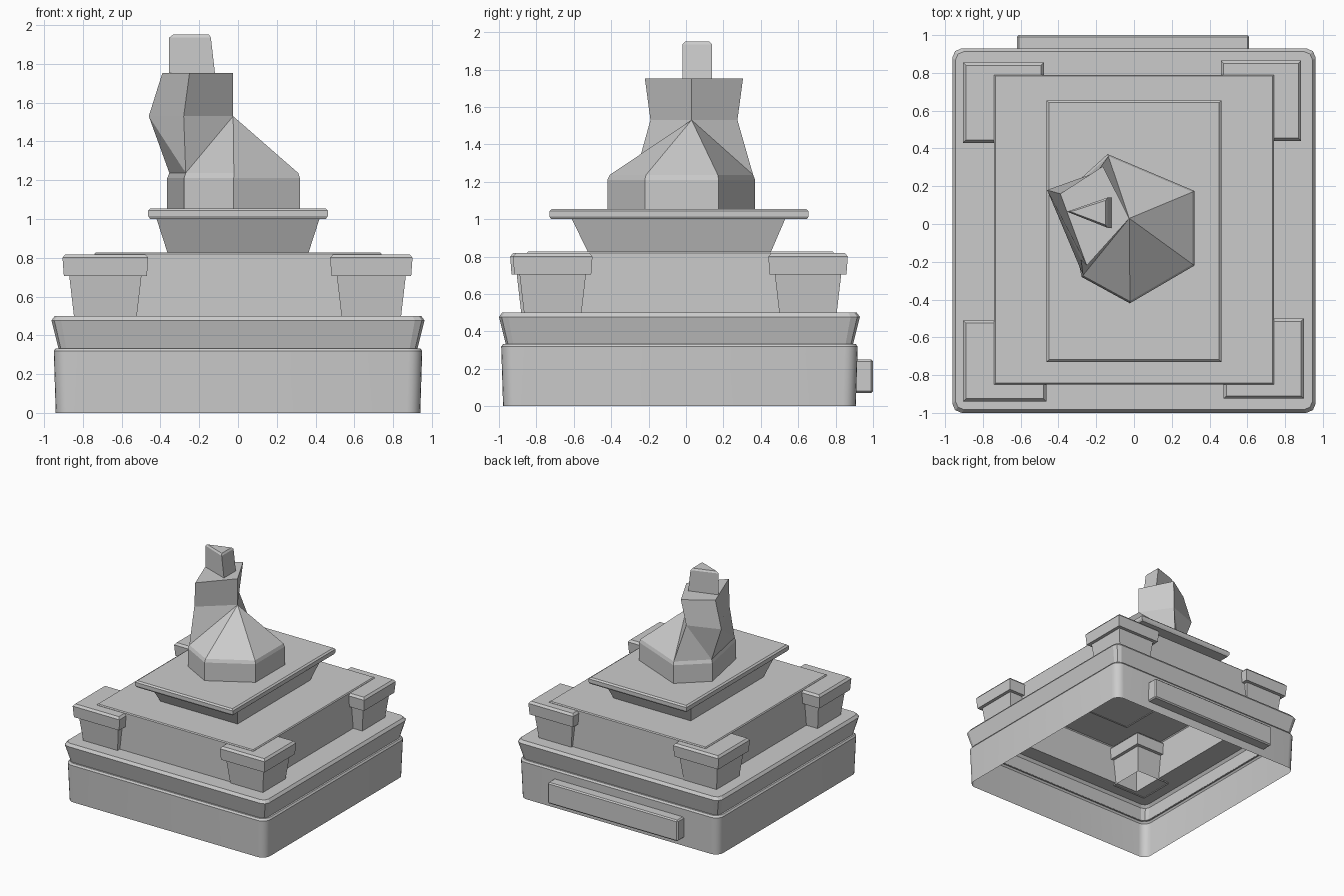
import bpy, bmesh
from mathutils import Vector
from math import sin, cos, radians

if "Cube" in bpy.data.objects:
    bpy.data.objects.remove(bpy.data.objects["Cube"])


def loft(name, rings, top=True, smooth=False):
    """Skin equal-length rings from the bottom up; optionally cap the last."""
    bm = bmesh.new()
    rows = [[bm.verts.new(p) for p in r] for r in rings]
    n = len(rows[0])
    for a, b in zip(rows, rows[1:]):
        for i in range(n):
            j = (i + 1) % n
            bm.faces.new((a[i], a[j], b[j], b[i]))
    if top:
        bm.faces.new(rows[-1])
    bmesh.ops.remove_doubles(bm, verts=bm.verts, dist=0.0005)
    return finish(name, bm, smooth)


def finish(name, bm, smooth=False):
    me = bpy.data.meshes.new(name)
    bm.to_mesh(me)
    bm.free()
    ob = bpy.data.objects.new(name, me)
    bpy.context.collection.objects.link(ob)
    if smooth:
        bpy.ops.object.select_all(action='DESELECT')
        ob.select_set(True)
        bpy.context.view_layer.objects.active = ob
        bpy.ops.object.shade_smooth_by_angle(angle=radians(30))
    return ob


def rect(x0, x1, y0, y1, z, r=0.0, seg=0):
    """Counter-clockwise rectangle with optional rounded corners."""
    if seg == 0:
        return [(x0, y0, z), (x1, y0, z), (x1, y1, z), (x0, y1, z)]
    pts = []
    for cx, cy, a0 in ((x0 + r, y0 + r, 180), (x1 - r, y0 + r, 270),
                       (x1 - r, y1 - r, 0), (x0 + r, y1 - r, 90)):
        for k in range(seg + 1):
            a = radians(a0 + 90 * k / seg)
            pts.append((cx + r * cos(a), cy + r * sin(a), z))
    return pts


def base_ring(h, z, r, seg):
    # square ring around the base centre
    return rect(-h, h, -0.035 - h - 0.003, -0.035 + h + 0.003, z, r, seg)


# Hollow lower base with rounded corners, open underneath
loft("lower_base", [base_ring(0.94, 0, 0.07, 5), base_ring(0.95, 0.318, 0.07, 5),
                    base_ring(0.94, 0.333, 0.07, 5), base_ring(0.924, 0.333, 0.06, 5)],
     top=False, smooth=True)

# Flared upper base with chamfered corners and a ledge around the block
loft("upper_base", [base_ring(0.925, 0.33, 0.04, 2), base_ring(0.962, 0.477, 0.05, 2),
                    base_ring(0.945, 0.50, 0.045, 2),
                    rect(-0.74, 0.74, -0.85, 0.79, 0.50, 0.0, 2)], top=False)

# Raised central block
loft("central_block", [rect(-0.74, 0.74, -0.85, 0.79, 0.50),
                       rect(-0.74, 0.74, -0.85, 0.79, 0.82),
                       rect(-0.733, 0.733, -0.843, 0.783, 0.828)])

# Four corner posts with overhanging caps
caps = {"front_left": (-0.905, -0.463, -0.94, -0.51),
        "front_right": (0.475, 0.90, -0.925, -0.50),
        "back_left": (-0.905, -0.477, 0.43, 0.855),
        "back_right": (0.46, 0.885, 0.44, 0.865)}
for side, (x0, x1, y0, y1) in caps.items():
    def ring(d, z):
        return rect(x0 + d, x1 - d, y0 + d, y1 - d, z)
    loft("post_" + side, [ring(0.06, 0.49), ring(0.035, 0.705), ring(0.007, 0.705),
                          ring(0, 0.80), ring(0.015, 0.818)])

# Flaring pedestal carrying the thin slab
loft("pedestal_slab", [rect(-0.36, 0.36, -0.52, 0.45, 0.815),
                       rect(-0.42, 0.42, -0.61, 0.53, 1.00),
                       rect(-0.453, 0.453, -0.722, 0.647, 1.00),
                       rect(-0.463, 0.463, -0.73, 0.655, 1.015),
                       rect(-0.463, 0.463, -0.73, 0.655, 1.043),
                       rect(-0.45, 0.45, -0.718, 0.643, 1.055)])

# Panel on the back of the base
bm = bmesh.new()
bmesh.ops.create_cube(bm, size=1)
for v in bm.verts:
    v.co = Vector((-0.005 + v.co.x * 1.23, 0.94 + v.co.y * 0.12, 0.16 + v.co.z * 0.18))
panel = finish("back_panel", bm)
bev = panel.modifiers.new("edge", 'BEVEL')
bev.width, bev.segments = 0.01, 1

# Faceted piece: six-sided foot, sloping shoulders, off-centre head
foot = [(-0.14, 0.37), (-0.365, 0.165), (-0.278, -0.28),
        (-0.022, -0.42), (0.32, -0.22), (0.32, 0.175)]
bm = bmesh.new()
new = bm.verts.new
low = [new((x, y, 1.05)) for x, y in foot]
mid = [new((x, y, 1.21)) for x, y in foot]
top = [new((x * 0.97, y * 0.97, 1.237)) for x, y in foot]
neck = [new((x, y, 1.53)) for x, y in
        ((-0.025, 0.03), (-0.195, 0.275), (-0.46, 0.18), (-0.28, -0.19))]
crown = [new((x, y, 1.753)) for x, y in
         ((-0.025, 0.03), (-0.165, 0.305), (-0.39, 0.16), (-0.25, -0.22))]
for a, b in ((low, mid), (mid, top), (neck, crown)):
    for i in range(len(a)):
        j = (i + 1) % len(a)
        bm.faces.new((a[i], a[j], b[j], b[i]))
A, F, E, D, C, B = top
P, S, R, Q = neck
for f in ((A, B, P), (B, C, P), (C, D, P), (D, E, P), (E, Q, P),
          (E, F, R), (E, R, Q), (F, A, S), (F, S, R), (A, P, S), crown):
    bm.faces.new(f)
bmesh.ops.recalc_face_normals(bm, faces=bm.faces)
finish("faceted_body", bm)

# Three-sided wedge on top of the head
loft("top_wedge", [[(-0.355, 0.065, 1.745), (-0.118, -0.02, 1.745), (-0.118, 0.14, 1.745)],
                   [(-0.355, 0.065, 1.935), (-0.14, -0.02, 1.935), (-0.14, 0.14, 1.935)],
                   [(-0.335, 0.065, 1.95), (-0.15, -0.005, 1.95), (-0.15, 0.125, 1.95)]])
